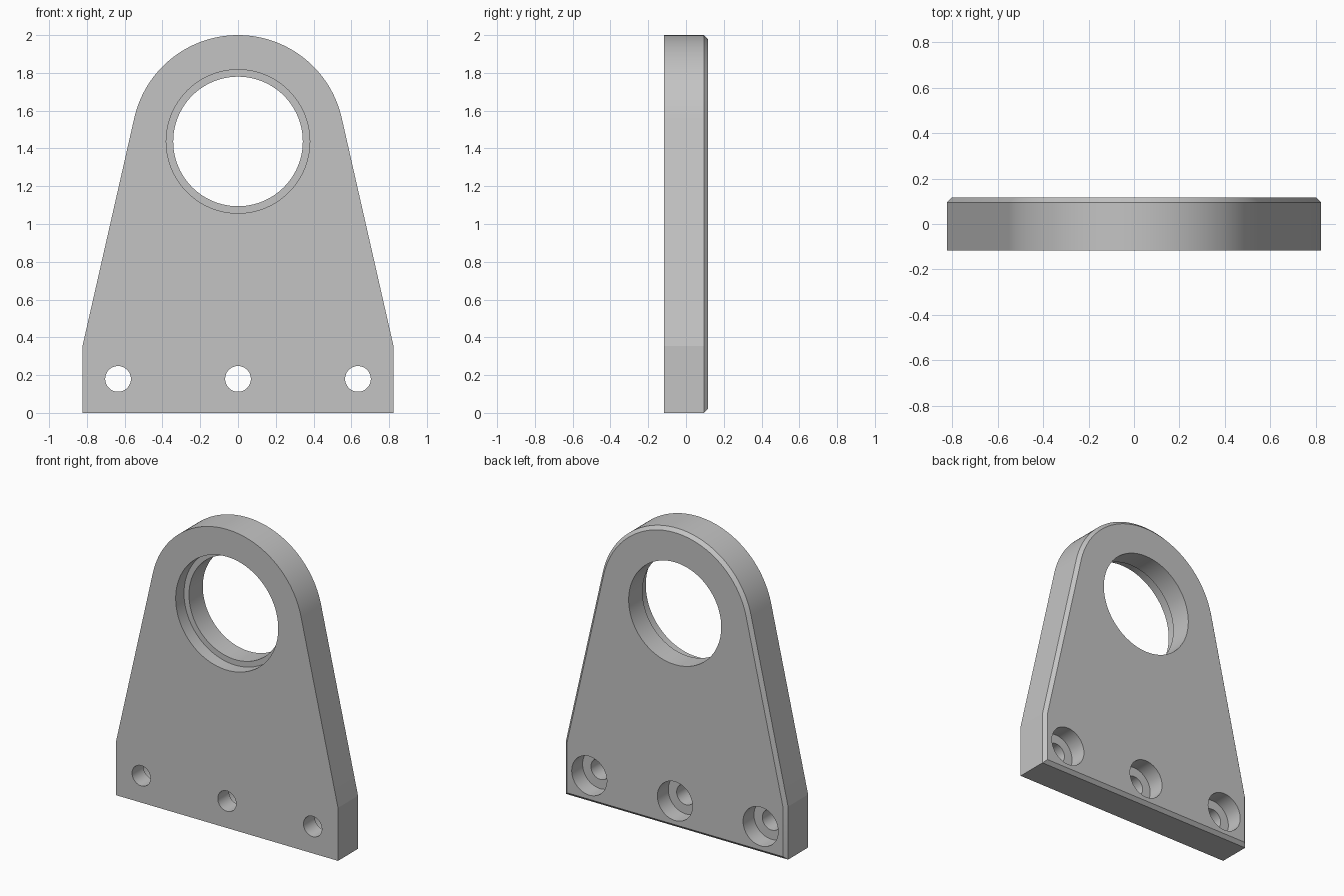
import bpy, bmesh
from math import radians, cos, sin, pi

cube = bpy.data.objects.get("Cube")
if cube:
    bpy.data.objects.remove(cube, do_unlink=True)

HALF_WIDTH, SHOULDER_Z = 0.823, 0.355
HUB_Z, HUB_RADIUS, TANGENT = 1.437, 0.563, radians(12.6)
FRONT, BACK = -0.117, 0.117
CHAMFER = 0.022
BOLT_Z, BOLT_SPACING = 0.18, 0.635
ARC_STEPS = 64

grey = bpy.data.materials.new("plain grey")
grey.use_nodes = True
colour = (0.55, 0.55, 0.55, 1)
grey.diffuse_color = colour
grey.node_tree.nodes["Principled BSDF"].inputs["Base Color"].default_value = colour


def add_object(name, bm):
    bmesh.ops.recalc_face_normals(bm, faces=bm.faces[:])
    mesh = bpy.data.meshes.new(name)
    bm.to_mesh(mesh)
    bm.free()
    mesh.materials.append(grey)
    obj = bpy.data.objects.new(name, mesh)
    bpy.context.collection.objects.link(obj)
    return obj


def extrude_profile(points, y0, y1):
    """Solid from an x-z outline, extruded along y."""
    bm = bmesh.new()
    face = bm.faces.new([bm.verts.new((x, y0, z)) for x, z in points])
    new = bmesh.ops.extrude_face_region(bm, geom=[face])["geom"]
    verts = [g for g in new if isinstance(g, bmesh.types.BMVert)]
    bmesh.ops.translate(bm, verts=verts, vec=(0, y1 - y0, 0))
    return bm


def arc(x, z, radius, start, end, steps):
    angles = [start + (end - start) * i / steps for i in range(steps + 1)]
    return [(x + radius * cos(a), z + radius * sin(a)) for a in angles]


def bore(target, x, z, radius, y0, y1):
    """Cut a round hole between two depths."""
    circle = arc(x, z, radius, 0, 2 * pi, 96)[:-1]
    cutter = add_object("bore_cutter", extrude_profile(circle, y0, y1))
    cutter.hide_render = True
    mod = target.modifiers.new("bore", "BOOLEAN")
    mod.operation, mod.solver, mod.object = "DIFFERENCE", "EXACT", cutter
    bpy.ops.object.modifier_apply(modifier=mod.name)
    bpy.data.objects.remove(cutter, do_unlink=True)


# Tapered plate with a round top and a chamfered back rim
outline = [(-HALF_WIDTH, SHOULDER_Z), (-HALF_WIDTH, 0),
           (HALF_WIDTH, 0), (HALF_WIDTH, SHOULDER_Z)]
outline += arc(0, HUB_Z, HUB_RADIUS, TANGENT, pi - TANGENT, ARC_STEPS)
bm = extrude_profile(outline, FRONT, BACK)
rim = [e for e in bm.edges if all(v.co.y > 0 for v in e.verts)]
bmesh.ops.bevel(bm, geom=rim, offset=CHAMFER, offset_type="OFFSET",
                segments=1, affect="EDGES", clamp_overlap=False)
plate = add_object("mounting_plate", bm)
bpy.ops.object.select_all(action="DESELECT")
bpy.context.view_layer.objects.active = plate
plate.select_set(True)

# Large bearing hole, with a shallow seat on the front
bore(plate, 0, HUB_Z, 0.343, -0.3, 0.3)
bore(plate, 0, HUB_Z, 0.38, -0.3, FRONT + 0.088)

# Bolt holes, counterbored from the back
for side in (-1, 0, 1):
    bore(plate, side * BOLT_SPACING, BOLT_Z, 0.068, -0.3, 0.3)
    bore(plate, side * BOLT_SPACING, BOLT_Z, 0.13, BACK - 0.115, 0.3)

bpy.ops.object.shade_smooth_by_angle(angle=radians(10))
